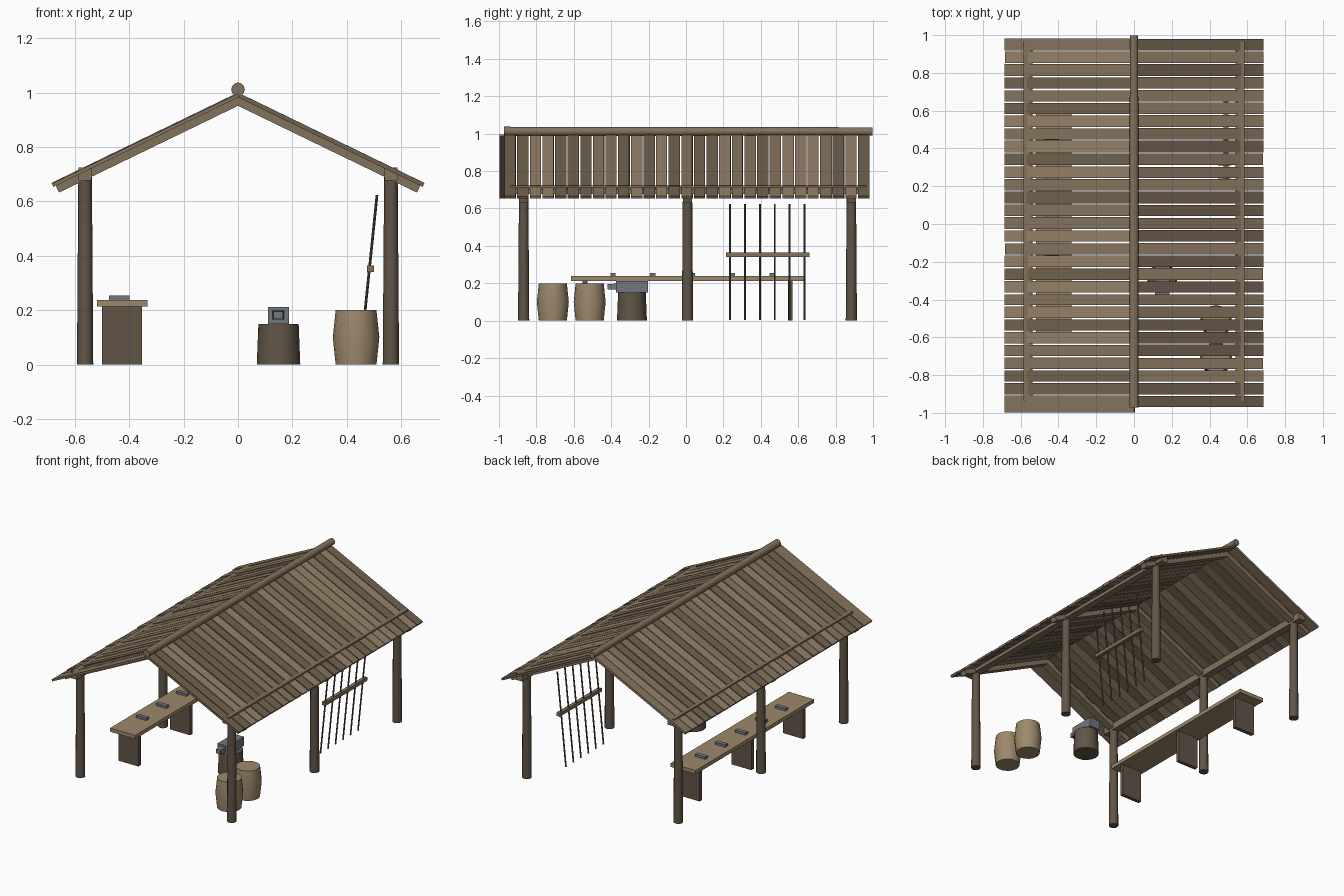
import bpy, bmesh, math, random
from mathutils import Vector, Matrix

if "Cube" in bpy.data.objects:
    bpy.data.objects.remove(bpy.data.objects["Cube"])

random.seed(4)


def material(name, rgb):
    m = bpy.data.materials.new(name)
    m.diffuse_color = (*rgb, 1)
    m.use_nodes = True
    m.node_tree.nodes["Principled BSDF"].inputs["Base Color"].default_value = m.diffuse_color
    return m


dark = material("dark_wood", (0.12, 0.09, 0.062))
mid = material("mid_wood", (0.23, 0.17, 0.11))
light = material("light_wood", (0.34, 0.25, 0.15))
iron = material("iron", (0.17, 0.18, 0.21))
shades = [material("plank_%d" % i, (0.30 * k, 0.22 * k, 0.14 * k))
          for i, k in enumerate((0.55, 0.8, 1.0))]


def finish(name, bm, mat, smooth=False):
    bmesh.ops.recalc_face_normals(bm, faces=bm.faces)
    me = bpy.data.meshes.new(name)
    bm.to_mesh(me)
    bm.free()
    me.materials.append(mat)
    ob = bpy.data.objects.new(name, me)
    bpy.context.collection.objects.link(ob)
    if smooth:
        bpy.ops.object.select_all(action='DESELECT')
        ob.select_set(True)
        bpy.context.view_layer.objects.active = ob
        bpy.ops.object.shade_smooth_by_angle(angle=math.radians(40))
    return ob


def box(name, x, y, z, mat, matrix=None):
    """Box between (min, max) bounds on each axis."""
    bm = bmesh.new()
    bmesh.ops.create_cube(bm, size=1)
    for v in bm.verts:
        v.co = Vector([(a + b) / 2 + c * (b - a) for (a, b), c in zip((x, y, z), v.co)])
    if matrix:
        bm.transform(matrix)
    return finish(name, bm, mat)


def rod(name, p, q, r1, r2, mat, sides=12):
    """Tapered cylinder from p to q."""
    p, q = Vector(p), Vector(q)
    d = q - p
    bm = bmesh.new()
    bmesh.ops.create_cone(bm, cap_ends=True, segments=sides, radius1=r1, radius2=r2, depth=d.length)
    rot = d.to_track_quat('Z', 'Y').to_matrix().to_4x4()
    bm.transform(Matrix.Translation((p + q) / 2) @ rot)
    return finish(name, bm, mat, True)


def lathe(name, profile, loc, mat, sides=16):
    """Closed solid of revolution from (radius, z) points."""
    bm = bmesh.new()
    rings = [[bm.verts.new((r * math.cos(2 * math.pi * i / sides),
                            r * math.sin(2 * math.pi * i / sides), z))
              for i in range(sides)] for r, z in profile]
    for a, b in zip(rings, rings[1:]):
        for i in range(sides):
            j = (i + 1) % sides
            bm.faces.new((a[i], a[j], b[j], b[i]))
    bm.faces.new(rings[0])
    bm.faces.new(rings[-1])
    bm.transform(Matrix.Translation(loc))
    return finish(name, bm, mat, True)


POST_Y = (-0.868, 0.008, 0.884)
SLOPE = math.atan2(0.332, 0.685)
LENGTH = math.hypot(0.332, 0.685)


def slope(side):
    """Local +x runs down the roof from the ridge; local z is the roof normal."""
    m = Matrix.Translation((0, 0, 0.998)) @ Matrix.Rotation(SLOPE, 4, 'Y')
    return m if side > 0 else Matrix.Scale(-1, 4, (1, 0, 0)) @ m


# timber frame and roof, one side at a time
for side, tag in ((-1, "left"), (1, "right")):
    for y in POST_Y:
        rod(tag + "_post", (side * 0.562, y, 0), (side * 0.562, y, 0.69), 0.03, 0.025, dark)
        box(tag + "_rafter", (0.0, LENGTH - 0.01), (y - 0.024, y + 0.024), (-0.042, -0.012),
            mid, slope(side))
    cx = side * 0.562
    box(tag + "_wall_plate", (cx - 0.024, cx + 0.024), (-0.935, 0.965), (0.677, 0.724), mid)
    pitch = 1.957 / 29
    for i in range(29):
        y0 = -0.97 + i * pitch
        y1 = y0 + pitch - random.uniform(0.005, 0.01)
        if side < 0 and i == 0:
            y0 = -0.998
        box(tag + "_roof_plank", (0, LENGTH), (y0, y1), (-0.014, random.uniform(-0.002, 0.002)),
            random.choice(shades), slope(side))

# ridge log
rod("ridge_log", (0, -0.972, 1.012), (0, 0.998, 1.012), 0.025, 0.022, mid)

# workbench with slab legs and iron bars on top
box("bench_top", (-0.518, -0.332), (-0.615, 0.637), (0.213, 0.238), light)
for y in (-0.54, 0.008, 0.557):
    box("bench_leg", (-0.5, -0.352), (y - 0.0125, y + 0.0125), (0, 0.213), dark)
for i in range(5):
    y = -0.39 + i * 0.2125
    box("iron_bar", (-0.474, -0.398), (y - 0.014, y + 0.014), (0.238, 0.254), iron)

# anvil on a stump
rod("stump", (0.149, -0.289, 0), (0.149, -0.289, 0.15), 0.08, 0.074, dark, 16)
box("anvil_body", (0.11, 0.187), (-0.375, -0.204), (0.15, 0.211), iron)
horn = box("anvil_horn", (0.126, 0.17), (-0.42, -0.37), (0.165, 0.199), iron)
for v in horn.data.vertices:
    if v.co.y < -0.4:
        v.co.x = 0.148 + (v.co.x - 0.148) * 0.8
        v.co.z = 0.182 + (v.co.z - 0.182) * 0.8

# barrels
for y in (-0.712, -0.515):
    lathe("barrel", [(0.075, 0), (0.0855, 0.1), (0.075, 0.2)], (0.434, y, 0), light)

# spear rack
box("rack_rail", (0.475, 0.499), (0.214, 0.659), (0.341, 0.364), mid)
for i in range(6):
    y = 0.236 + i * 0.0795
    rod("spear_shaft", (0.447, y, 0.003), (0.511, y, 0.624), 0.005, 0.005, dark, 8)
